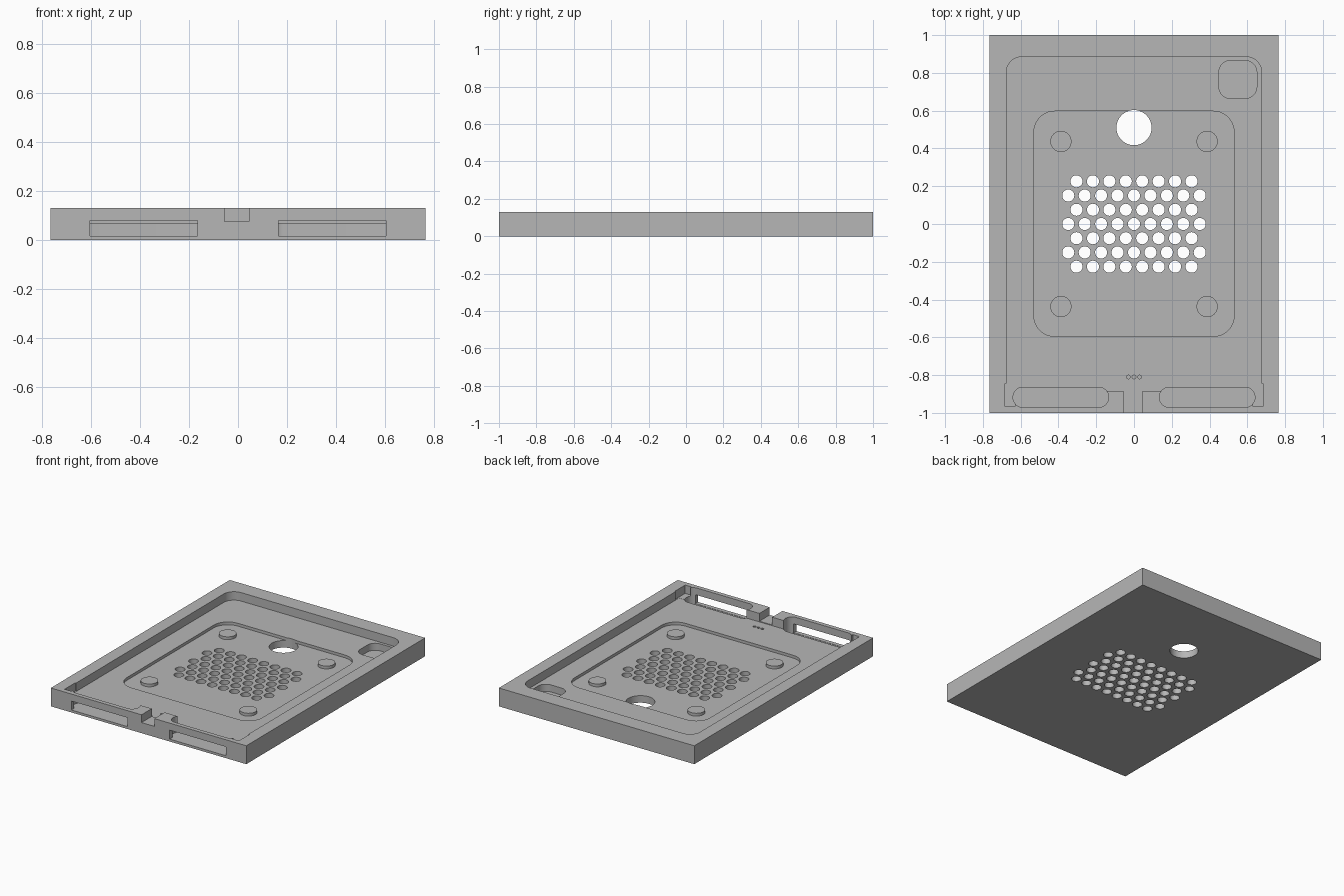
import bpy, bmesh, math

cube = bpy.data.objects.get("Cube")
if cube:
    bpy.data.objects.remove(cube, do_unlink=True)

grey = bpy.data.materials.new("light grey plastic")
grey.use_nodes = True
colour = (0.47, 0.47, 0.47, 1)
grey.diffuse_color = colour
grey.node_tree.nodes["Principled BSDF"].inputs["Base Color"].default_value = colour


def rounded(x0, x1, y0, y1, radii, steps=10):
    """Outline of a rectangle; radii run from lower left, anticlockwise."""
    corners = [(x0, y0, 1, 1), (x1, y0, -1, 1), (x1, y1, -1, -1), (x0, y1, 1, -1)]
    pts = []
    for i, (x, y, sx, sy) in enumerate(corners):
        r = radii[i]
        if r == 0:
            pts.append((x, y))
            continue
        for k in range(steps + 1):
            a = math.pi * (1 + i / 2 + k / steps / 2)
            pts.append((x + sx * r + r * math.cos(a), y + sy * r + r * math.sin(a)))
    return pts


def box(x0, x1, y0, y1, r=0):
    return rounded(x0, x1, y0, y1, [r] * 4)


def circle(x, y, r, n=32):
    return [(x + r * math.cos(math.tau * k / n), y + r * math.sin(math.tau * k / n))
            for k in range(n)]


def prism(name, outlines, z0, z1):
    bm = bmesh.new()
    for pts in outlines:
        low = [bm.verts.new((x, y, z0)) for x, y in pts]
        high = [bm.verts.new((x, y, z1)) for x, y in pts]
        bm.faces.new(low[::-1])
        bm.faces.new(high)
        n = len(pts)
        for i in range(n):
            j = (i + 1) % n
            bm.faces.new((low[i], low[j], high[j], high[i]))
    mesh = bpy.data.meshes.new(name)
    bm.to_mesh(mesh)
    bm.free()
    mesh.materials.append(grey)
    obj = bpy.data.objects.new(name, mesh)
    bpy.context.collection.objects.link(obj)
    return obj


def activate(obj):
    bpy.ops.object.select_all(action='DESELECT')
    obj.select_set(True)
    bpy.context.view_layer.objects.active = obj


def cut(target, outlines, z0, z1):
    cutter = prism("cutter", outlines, z0, z1)
    cutter.hide_render = True
    mod = target.modifiers.new("cut", 'BOOLEAN')
    mod.operation = 'DIFFERENCE'
    mod.solver = 'EXACT'
    mod.object = cutter
    activate(target)
    bpy.ops.object.modifier_apply(modifier=mod.name)
    bpy.data.objects.remove(cutter, do_unlink=True)


floor_z, recess_z, top = 0.07, 0.05, 0.13
above = 0.2

# Outer block and main cavity
tray = prism("tray", [box(-0.765, 0.765, -1, 1)], 0, top)
cut(tray, [rounded(-0.675, 0.675, -0.885, 0.885, [0, 0, 0.08, 0.08])], floor_z, above)

# Front corner reliefs
cut(tray, [box(-0.682, -0.63, -0.965, -0.845), box(0.63, 0.682, -0.965, -0.845)],
    floor_z + 0.001, above)

# Long pockets behind the front wall and the windows that open into them
cut(tray, [box(-0.64, -0.135, -0.97, -0.865, 0.05),
           box(0.135, 0.64, -0.97, -0.865, 0.05)], 0.015, above)
cut(tray, [box(-0.605, -0.165, -1.1, -0.92), box(0.165, 0.605, -1.1, -0.92)], 0.017, 0.08)

# Cable notch in the front wall
cut(tray, [box(-0.055, 0.045, -1.1, -0.87)], 0.075, above)

# Central recess and deep corner pocket
cut(tray, [box(-0.53, 0.53, -0.595, 0.597, 0.11)], recess_z, above)
cut(tray, [box(0.45, 0.65, 0.665, 0.865, 0.06)], 0.02, 0.1)

# Large through hole and staggered vent holes
cut(tray, [circle(0, 0.51, 0.093, 48)], -0.1, above)
pitch = 0.087
vents = []
for row in range(-3, 4):
    count = 8 if row % 2 else 9
    for i in range(count):
        vents.append(circle((i - (count - 1) / 2) * pitch, row * pitch * 0.866, 0.032, 24))
cut(tray, vents, -0.1, above)

# Small pin holes near the notch
cut(tray, [circle(x, -0.81, 0.01, 12) for x in (-0.03, 0, 0.03)], 0.05, 0.1)

activate(tray)
bpy.ops.object.shade_smooth_by_angle(angle=math.radians(30))

# Round bosses in the recess corners
for side, sx in (("right", -1), ("left", 1)):
    for end, sy in (("front", -1), ("back", 1)):
        boss = prism(f"{end}_{side}_boss", [circle(sx * 0.387, sy * 0.437, 0.056)],
                     recess_z - 0.01, floor_z)
        activate(boss)
        bpy.ops.object.shade_smooth_by_angle(angle=math.radians(30))
